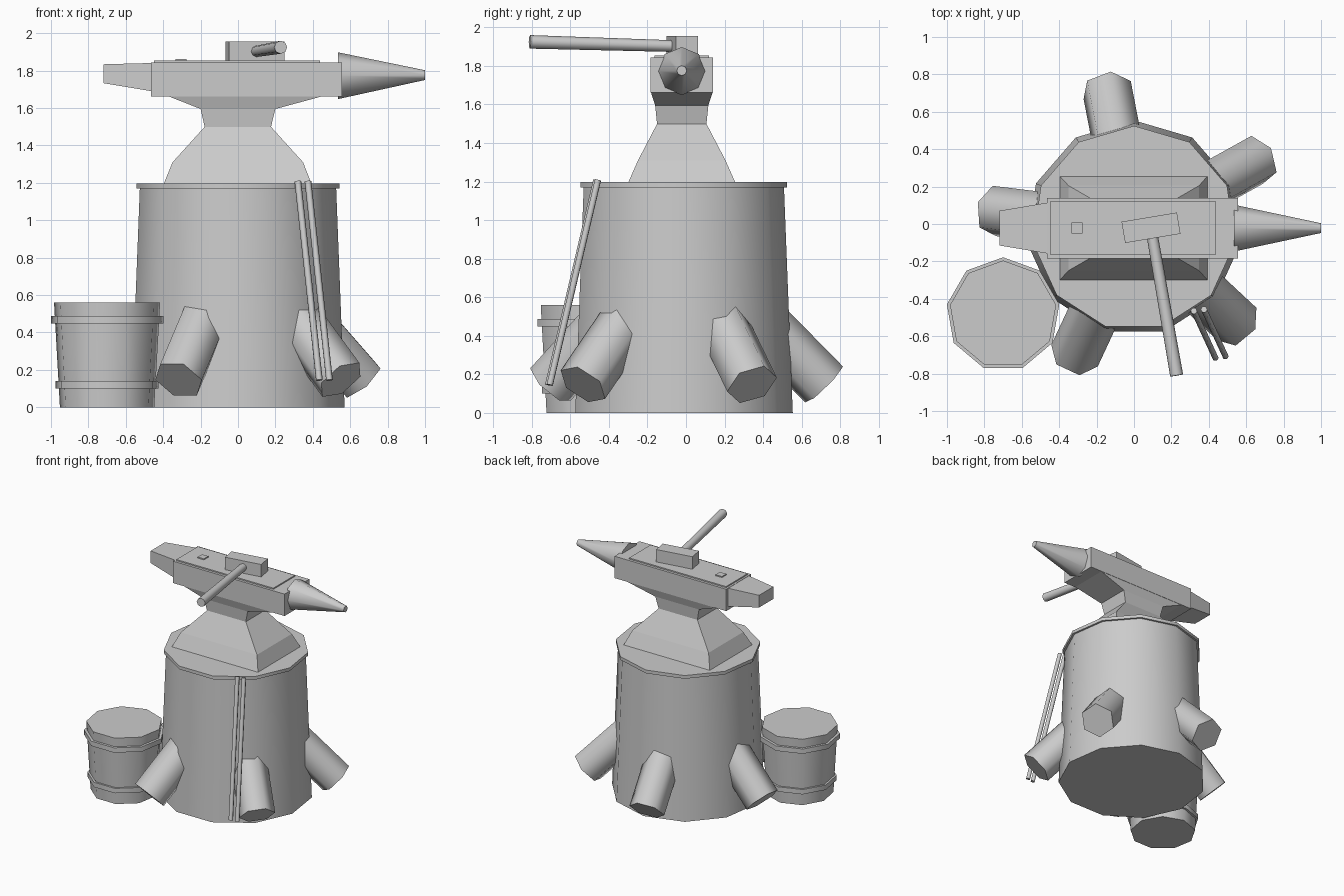
import bpy, bmesh, math
from mathutils import Vector, Matrix

if "Cube" in bpy.data.objects:
    bpy.data.objects.remove(bpy.data.objects["Cube"])

CY = -0.022  # centre line of stump and anvil


def finish(name, bm, smooth=False):
    bmesh.ops.recalc_face_normals(bm, faces=bm.faces[:])
    me = bpy.data.meshes.new(name)
    bm.to_mesh(me)
    bm.free()
    ob = bpy.data.objects.new(name, me)
    bpy.context.collection.objects.link(ob)
    if smooth:
        bpy.ops.object.select_all(action='DESELECT')
        ob.select_set(True)
        bpy.context.view_layer.objects.active = ob
        bpy.ops.object.shade_smooth_by_angle(angle=math.radians(65))
    return ob


def loft(name, rings, smooth=False):
    """Skin a list of equal-length point rings and cap both ends."""
    bm = bmesh.new()
    loops = [[bm.verts.new(p) for p in ring] for ring in rings]
    n = len(loops[0])
    for a, b in zip(loops, loops[1:]):
        for i in range(n):
            j = (i + 1) % n
            bm.faces.new((a[i], a[j], b[j], b[i]))
    bm.faces.new(loops[0])
    bm.faces.new(loops[-1])
    return finish(name, bm, smooth)


def tub(name, sides, centre, r0, r1, z0, z1):
    """Upright tapered cylinder with its first corner toward +y."""
    def ring(r, z):
        return [(centre[0] + r * math.sin(2 * math.pi * i / sides),
                 centre[1] + r * math.cos(2 * math.pi * i / sides), z) for i in range(sides)]
    return loft(name, [ring(r0, z0), ring(r1, z1)], True)


def rod(name, a, b, r0, r1, sides, spin=0):
    """Tapered cylinder from a to b; spin turns its corners from the vertical plane."""
    a, b = Vector(a), Vector(b)
    d = (b - a).normalized()
    side = d.cross(Vector((0, 0, 1))).normalized()
    up = side.cross(d)
    def ring(c, r):
        return [c + r * (up * math.cos(t) + side * math.sin(t))
                for t in (spin + 2 * math.pi * i / sides for i in range(sides))]
    return loft(name, [ring(a, r0), ring(b, r1)], True)


def rect_z(x0, x1, hy, z):
    return [(x0, CY - hy, z), (x1, CY - hy, z), (x1, CY + hy, z), (x0, CY + hy, z)]


def rect_x(x, hy, z0, z1):
    return [(x, CY - hy, z0), (x, CY + hy, z0), (x, CY + hy, z1), (x, CY - hy, z1)]


def box(name, centre, size, turn=0):
    bm = bmesh.new()
    bmesh.ops.create_cube(bm, size=1)
    bm.transform(Matrix.Translation(centre) @ Matrix.Rotation(turn, 4, 'Z')
                 @ Matrix.Diagonal((*size, 1)))
    return finish(name, bm)


# Stump with rim
tub("stump", 11, (0, CY), 0.576, 0.53, 0, 1.18)
tub("stump_rim", 11, (0, CY), 0.547, 0.547, 1.17, 1.197)

# Root stubs leaning into the stump at 45 degrees
for i, spin in enumerate((-8, 16, 15, 30, -20)):
    t = math.radians(29 + 72 * i)
    outer = Vector((0.752 * math.cos(t), 0.752 * math.sin(t) + CY, 0.147))
    inward = Vector((-math.cos(t), -math.sin(t), 1))
    rod(f"root_{i + 1}", outer, outer + inward * 0.38, 0.137, 0.137, 6, math.radians(-spin))

# Anvil foot, waist and shoulder
loft("anvil_foot", [rect_z(-0.397, 0.393, 0.278, 1.195), rect_z(-0.35, 0.348, 0.227, 1.31),
                    rect_z(-0.178, 0.176, 0.128, 1.5)])
loft("anvil_waist", [rect_z(-0.178, 0.176, 0.128, 1.498), rect_z(-0.2, 0.2, 0.138, 1.595),
                     rect_z(-0.375, 0.455, 0.16, 1.664)])

# Anvil body, face plate, heel, horn and square plug
loft("anvil_body", [rect_x(-0.466, 0.162, 1.662, 1.843), rect_x(0.555, 0.162, 1.662, 1.843)])
loft("anvil_face", [rect_x(-0.45, 0.141, 1.83, 1.853), rect_x(0.438, 0.141, 1.83, 1.853)])
loft("anvil_heel", [rect_x(-0.719, 0.093, 1.733, 1.834), rect_x(-0.45, 0.138, 1.688, 1.841)])
rod("anvil_horn", (0.535, CY, 1.773), (1.0, CY, 1.776), 0.125, 0.026, 8)
box("hardy_plug", (-0.305, CY, 1.852), (0.058, 0.058, 0.02))

# Hammer lying on the face
box("hammer_head", (0.091, -0.02, 1.904), (0.3, 0.115, 0.104), math.radians(9.5))
rod("hammer_handle", (0.092, -0.03, 1.902), (0.228, -0.81, 1.925), 0.03, 0.035, 8)

# Tongs leaning on the stump
for i, dx in enumerate((0, 0.054)):
    rod(f"tong_{i + 1}", (0.435 + dx, -0.715 + dx * 0.15, 0.145),
        (0.32 + dx, -0.465 + dx * 0.15, 1.208), 0.018, 0.018, 6)

# Bucket with two hoops
BUCKET = (-0.7, -0.483)
tub("bucket", 9, BUCKET, 0.256, 0.288, 0, 0.56)
tub("bucket_hoop_low", 9, BUCKET, 0.28, 0.28, 0.1, 0.14)
tub("bucket_hoop_high", 9, BUCKET, 0.305, 0.305, 0.447, 0.487)
